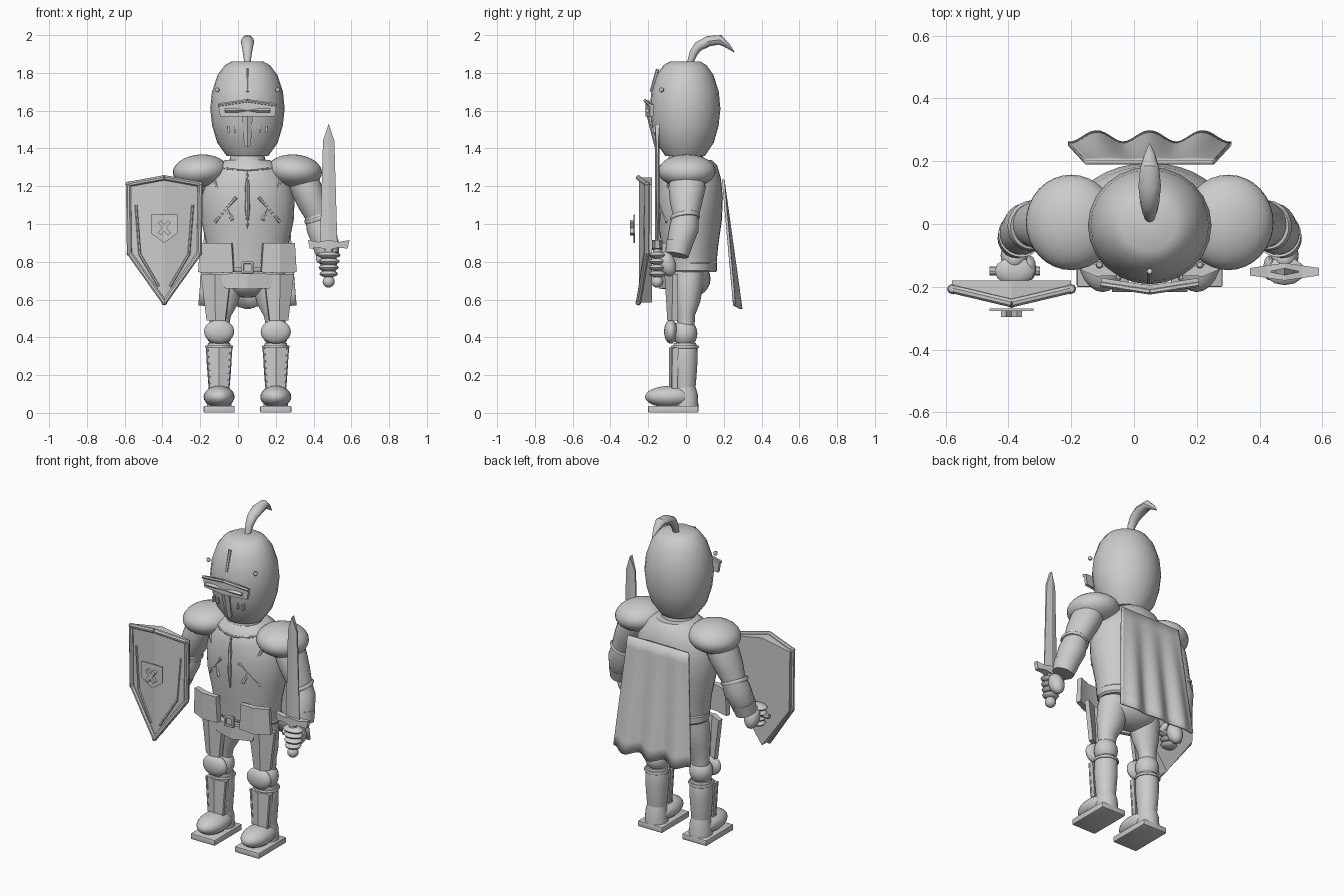
import bpy, bmesh, math
from mathutils import Vector, Matrix

if "Cube" in bpy.data.objects:
    bpy.data.objects.remove(bpy.data.objects["Cube"])

CX = 0.05  # body centre line
STEEL = bpy.data.materials.new("plain_grey")
STEEL.use_nodes = True
STEEL.diffuse_color = (0.6, 0.6, 0.6, 1)
STEEL.node_tree.nodes["Principled BSDF"].inputs["Base Color"].default_value = (0.6, 0.6, 0.6, 1)


def finish(name, bm, loc=(0, 0, 0), rot=(0, 0, 0), angle=35):
    bmesh.ops.recalc_face_normals(bm, faces=bm.faces)
    me = bpy.data.meshes.new(name)
    bm.to_mesh(me)
    bm.free()
    me.materials.append(STEEL)
    ob = bpy.data.objects.new(name, me)
    bpy.context.collection.objects.link(ob)
    ob.location, ob.rotation_euler = loc, rot
    bpy.ops.object.select_all(action="DESELECT")
    ob.select_set(True)
    bpy.context.view_layer.objects.active = ob
    bpy.ops.object.shade_smooth_by_angle(angle=math.radians(angle))
    return ob


def loft(name, rings, segs=24, flat=False):
    """Skin of ellipses; ring = (x, y, z, radius across, radius deep)."""
    bm = bmesh.new()
    pts = [Vector(r[:3]) for r in rings]
    loops = []
    for i, r in enumerate(rings):
        t = Vector((0, 0, 1)) if flat else (pts[min(i + 1, len(pts) - 1)] - pts[max(i - 1, 0)]).normalized()
        side = (Vector((1, 0, 0)) - t * t.x).normalized()
        deep = t.cross(side)
        loops.append([bm.verts.new(pts[i] + side * r[3] * math.cos(a) + deep * r[4] * math.sin(a))
                      for a in (k * math.tau / segs for k in range(segs))])
    for a, b in zip(loops, loops[1:]):
        for k in range(segs):
            n = (k + 1) % segs
            bm.faces.new((a[k], a[n], b[n], b[k]))
    bm.faces.new(loops[0])
    bm.faces.new(loops[-1])
    return finish(name, bm)


def ball(name, loc, radii, rot=(0, 0, 0), segs=24):
    bm = bmesh.new()
    bmesh.ops.create_uvsphere(bm, u_segments=segs, v_segments=segs // 2, radius=1)
    bmesh.ops.scale(bm, vec=radii, verts=bm.verts)
    return finish(name, bm, loc, rot)


def block(name, loc, size, rot=(0, 0, 0), bevel=0.0):
    bm = bmesh.new()
    bmesh.ops.create_cube(bm, size=1, matrix=Matrix.Diagonal((*size, 1)))
    if bevel:
        bmesh.ops.bevel(bm, geom=bm.edges[:], offset=bevel, segments=2, affect="EDGES", profile=0.5)
    return finish(name, bm, loc, rot)


def rod(name, a, b, r, segs=6):
    """Straight bar between two points."""
    a, b = Vector(a), Vector(b)
    bm = bmesh.new()
    turn = Vector((0, 0, 1)).rotation_difference(b - a).to_matrix().to_4x4()
    bmesh.ops.create_cone(bm, segments=segs, radius1=r, radius2=r, depth=(b - a).length, cap_ends=True,
                          matrix=Matrix.Translation((a + b) / 2) @ turn)
    return finish(name, bm)


def ring_band(name, loc, r, minor, rot=(0, 0, 0)):
    bpy.ops.mesh.primitive_torus_add(location=loc, rotation=rot, major_radius=r, minor_radius=minor,
                                     major_segments=24, minor_segments=6)
    ob = bpy.context.object
    ob.name = name
    ob.data.materials.append(STEEL)
    bpy.ops.object.shade_smooth_by_angle(angle=math.radians(60))


def folded(name, x, y, half, front, back, yaw=0, lean=0):
    """Plate with a centre crease: half = (dx, z) from top middle to bottom middle,
    front and back = (y at crease, y at edge)."""
    bm = bmesh.new()
    wide = max(p[0] for p in half)
    z0 = half[0][1]

    def vert(dx, z, prof):
        return bm.verts.new((dx, prof[0] + (prof[1] - prof[0]) * abs(dx) / wide + lean * (z0 - z), z))
    sheets = []
    for prof in (front, back):
        right = [vert(dx, z, prof) for dx, z in half]
        left = [vert(-dx, z, prof) for dx, z in half[1:-1]]
        bm.faces.new(right)
        bm.faces.new([right[0]] + left + [right[-1]])
        sheets.append(right + left[::-1])
    f, b = sheets
    for i in range(len(f)):
        j = (i + 1) % len(f)
        bm.faces.new((f[i], f[j], b[j], b[i]))
    return finish(name, bm, (x, y, 0), (0, 0, yaw), 20)


# Helmet with crest, visor, breathing slots and rivets
loft("helmet", [(CX, -0.005, z, r, r * 0.95) for r, z in
     [(0.11, 1.36), (0.16, 1.43), (0.187, 1.52), (0.197, 1.61), (0.188, 1.7), (0.158, 1.79), (0.12, 1.84), (0.085, 1.86)]],
     flat=True)
loft("plume", [(CX, 0.02, 1.85, 0.016, 0.016), (CX, 0.04, 1.905, 0.024, 0.022), (CX, 0.065, 1.94, 0.03, 0.026),
     (CX, 0.12, 1.968, 0.036, 0.028), (CX, 0.18, 1.975, 0.03, 0.026), (CX, 0.22, 1.945, 0.018, 0.014),
     (CX, 0.255, 1.91, 0.002, 0.002)], 12)
rod("helmet_ridge", (CX, -0.15, 1.82), (CX, -0.184, 1.7), 0.009)
VISOR = [(0, 1.655), (0.155, 1.632), (0.145, 1.57), (0, 1.57)]
folded("visor", CX, 0, VISOR, (-0.215, -0.19), (-0.195, -0.172))
rod("visor_sight", (CX - 0.12, -0.205, 1.6), (CX + 0.12, -0.205, 1.6), 0.011, 4)
for s in (-1, 1):
    rod("visor_rim", (CX, -0.216, 1.653), (CX + s * 0.155, -0.192, 1.63), 0.009)
    ball("rivet", (CX + s * 0.16, -0.13, 1.71), (0.013,) * 3, segs=10)
    for dx in (0.065, 0.1):
        block("breathing_slot", (CX + s * dx, -0.165, 1.5), (0.01, 0.02, 0.035))
folded("nose_guard", CX, 0, [(0, 1.58), (0.028, 1.58), (0.018, 1.42), (0, 1.405)], (-0.21, -0.2), (-0.18, -0.18), lean=0.25)

# Torso, neck and breastplate strips
TORSO = [(0.205, 0.14, 0.77), (0.215, 0.15, 0.88), (0.245, 0.17, 1.02), (0.25, 0.175, 1.14),
         (0.225, 0.165, 1.24), (0.165, 0.145, 1.31), (0.115, 0.115, 1.34)]
loft("torso", [(CX, 0.02, z, rx, ry) for rx, ry, z in TORSO], 32, True)
loft("neck", [(CX, 0, 1.32, 0.1, 0.1), (CX, 0, 1.38, 0.085, 0.085)], flat=True)


def on_chest(dx, z):
    for (a, b, z0), (c, d, z1) in zip(TORSO, TORSO[1:]):
        if z0 <= z <= z1:
            t = (z - z0) / (z1 - z0)
            rx, ry = a + (c - a) * t, b + (d - b) * t
            return (CX + dx, 0.02 - ry * math.sqrt(max(0, 1 - (dx / rx) ** 2)), z)


loft("breast_ridge", [(*on_chest(0, z), r, 0.012) for z, r in
     [(0.975, 0.003), (1.08, 0.013), (1.2, 0.012), (1.275, 0.003)]], 8)
for s in (-1, 1):
    rod("chest_strip_outer", on_chest(s * 0.175, 1.23), on_chest(s * 0.08, 1.02), 0.011)
    rod("chest_strip_inner", on_chest(s * 0.06, 1.14), on_chest(s * 0.17, 1.01), 0.009)
    for dx in (0, 0.05, 0.1):
        rod("collar_seam", on_chest(s * dx, 1.285 + dx * 0.08), on_chest(s * (dx + 0.05), 1.289 + dx * 0.08), 0.006)

# Belt, buckle, hips and skirt plates
loft("belt", [(CX, 0.03, z, r, r * 0.64) for z, r in [(0.745, 0.2), (0.755, 0.21), (0.79, 0.21), (0.8, 0.2)]], 32, True)
ball("hips", (CX, 0.02, 0.71), (0.18, 0.11, 0.1))
for dx, dz, w, h in [(-0.025, 0, 0.012, 0.06), (0.025, 0, 0.012, 0.06), (0, 0.025, 0.06, 0.012), (0, -0.025, 0.06, 0.012)]:
    block("buckle_bar", (CX + dx, -0.155, 0.77 + dz), (w, 0.02, h), bevel=0.002)
block("buckle_centre", (CX, -0.145, 0.77), (0.05, 0.02, 0.05))
folded("loin_plate", CX, 0, [(0, 0.74), (0.15, 0.735), (0.12, 0.66), (0, 0.655)], (-0.14, -0.1), (-0.115, -0.075))

# Paired armour, arms and legs
for s in (-1, 1):
    side = "left" if s > 0 else "right"

    def X(d):
        return CX + s * d
    folded(side + "_tasset", X(0.138), 0, [(0, 0.9), (0.085, 0.9), (0.095, 0.745), (0, 0.74)],
           (-0.17, -0.15), (-0.135, -0.12), yaw=s * 0.2)
    ball(side + "_pauldron", (X(0.25), 0.005, 1.28), (0.145, 0.152, 0.088), (0, s * 0.08, 0), 32)
    loft(side + "_upper_arm", [(X(0.27), 0.01, 1.27, 0.08, 0.09), (X(0.31), 0.005, 1.19, 0.083, 0.098),
         (X(0.345), 0, 1.11, 0.078, 0.085), (X(0.375), 0, 1.04, 0.066, 0.068)])
    ring_band(side + "_elbow_band", (X(0.377), -0.005, 1.035), 0.068, 0.013, (0.1, -s * 0.35, 0))
    loft(side + "_forearm", [(X(0.37), 0, 1.05, 0.066, 0.068), (X(0.39), -0.01, 0.98, 0.078, 0.078),
         (X(0.41), -0.03, 0.91, 0.07, 0.07), (X(0.425), -0.045, 0.85, 0.054, 0.055)])
    loft(side + "_cuff", [(X(0.412), -0.035, 0.9, 0.072, 0.072), (X(0.426), -0.048, 0.835, 0.06, 0.062)])
    ball(side + "_palm", (X(0.43), -0.1, 0.79), (0.045, 0.045, 0.07), (0.35, 0, 0))
    for i in range(4):
        ball(side + "_finger", (X(0.43), -0.15, 0.835 - i * 0.033), (0.064 - i * 0.005, 0.045, 0.019), segs=12)
    ball(side + "_thumb", (X(0.38), -0.14, 0.82), (0.018, 0.045, 0.022), (0.5, 0, 0), 12)

    loft(side + "_thigh", [(X(0.1), 0.015, 0.76, 0.09, 0.085), (X(0.115), 0.01, 0.68, 0.09, 0.082),
         (X(0.13), 0.005, 0.59, 0.08, 0.07), (X(0.145), 0, 0.52, 0.058, 0.048), (X(0.15), 0, 0.45, 0.05, 0.045)])
    folded(side + "_thigh_plate", X(0.155), 0, [(0, 0.735), (0.08, 0.735), (0.05, 0.49), (0, 0.49)],
           (-0.115, -0.085), (-0.085, -0.055), yaw=s * 0.15, lean=0.06)
    ball(side + "_knee", (X(0.15), -0.005, 0.42), (0.068, 0.065, 0.075))
    ball(side + "_knee_cap", (X(0.15), -0.08, 0.43), (0.08, 0.036, 0.064))
    loft(side + "_shin", [(X(0.15), -0.005, z, r, r) for z, r in
         [(0.09, 0.05), (0.16, 0.058), (0.27, 0.066), (0.345, 0.065), (0.37, 0.058)]], flat=True)
    ring_band(side + "_shin_band", (X(0.15), -0.005, 0.35), 0.065, 0.009)
    folded(side + "_shin_plate", X(0.15), 0, [(0, 0.345), (0.068, 0.345), (0.05, 0.13), (0, 0.12)],
           (-0.09, -0.068), (-0.06, -0.04))
    for t in (-1, 1):
        rod(side + "_shin_rim", (X(0.15) + t * 0.064, -0.07, 0.345), (X(0.15) + t * 0.048, -0.072, 0.135), 0.007)
    ball(side + "_boot", (X(0.15), -0.085, 0.085), (0.082, 0.132, 0.058))
    loft(side + "_heel", [(X(0.15), 0, 0.03, 0.066, 0.066), (X(0.15), 0, 0.1, 0.062, 0.062),
         (X(0.15), -0.005, 0.15, 0.052, 0.052)], flat=True)
    block(side + "_sole", (X(0.15), -0.068, 0.019), (0.165, 0.266, 0.036), bevel=0.006)

# Sword in the left hand
SX, SY = 0.48, -0.152
folded("sword_blade", SX, SY, [(0, 1.53), (0.03, 1.44), (0.046, 0.9), (0, 0.9)], (-0.012, -0.002), (0.012, 0.002))
folded("sword_guard", SX, SY, [(0, 0.915), (0.055, 0.905), (0.11, 0.915), (0.1, 0.87), (0.05, 0.875), (0, 0.862)],
       (-0.028, -0.012), (0.028, 0.012))
rod("sword_grip", (SX, SY, 0.69), (SX, SY, 0.88), 0.022, 12)
ball("sword_pommel", (SX, SY, 0.695), (0.032, 0.032, 0.032), segs=16)

# Shield on the right hand, with rim, bars and crest
HX = -0.39
EDGE = [(0, 1.245), (0.19, 1.21), (0.185, 0.845), (0, 0.585)]
folded("shield", HX, 0, EDGE, (-0.25, -0.205), (-0.18, -0.18))
BARS = [(0.15, 1.1), (0.13, 0.84), (0.03, 0.67)]


def on_shield(s, p):
    return (HX + s * p[0], -0.252 + 0.045 * p[0] / 0.19, p[1])


for s in (-1, 1):
    for p, q in zip(EDGE, EDGE[1:]):
        rod("shield_rim", on_shield(s, p), on_shield(s, q), 0.014, 8)
        ball("shield_rim_joint", on_shield(s, q), (0.016,) * 3, segs=8)
    for p, q in zip(BARS, BARS[1:]):
        rod("shield_bar", on_shield(s, p), on_shield(s, q), 0.007)
CREST = [(0, 1.05), (0.07, 1.05), (0.07, 0.95), (0, 0.9)]
folded("shield_crest", HX, 0, CREST, (-0.278, -0.278), (-0.27, -0.27))
for turn in (-0.65, 0.65):
    block("crest_cross_bar", (HX, -0.286, 0.98), (0.02, 0.02, 0.085), (0, turn, 0))
rod("shield_strap", (HX - 0.07, -0.15, 0.79), (HX + 0.09, -0.15, 0.79), 0.014, 8)

# Cape hanging from the shoulders in three folds
bm = bmesh.new()
COLS, ROWS = 36, 10
grid = []
for j in range(ROWS + 1):
    t = j / ROWS
    grid.append([])
    for i in range(COLS + 1):
        u = 2 * i / COLS - 1
        wave = math.cos(math.tau * u / 0.65)
        grid[j].append(bm.verts.new((CX + u * (0.205 + 0.055 * t), 0.197 + t * (0.077 + 0.018 * wave),
                                     1.235 - t * (0.675 + 0.01 * wave))))
for j in range(ROWS):
    for i in range(COLS):
        bm.faces.new((grid[j][i], grid[j][i + 1], grid[j + 1][i + 1], grid[j + 1][i]))
cape = finish("cape", bm, angle=45)
thick = cape.modifiers.new("thickness", "SOLIDIFY")
thick.thickness, thick.offset = 0.014, 0
